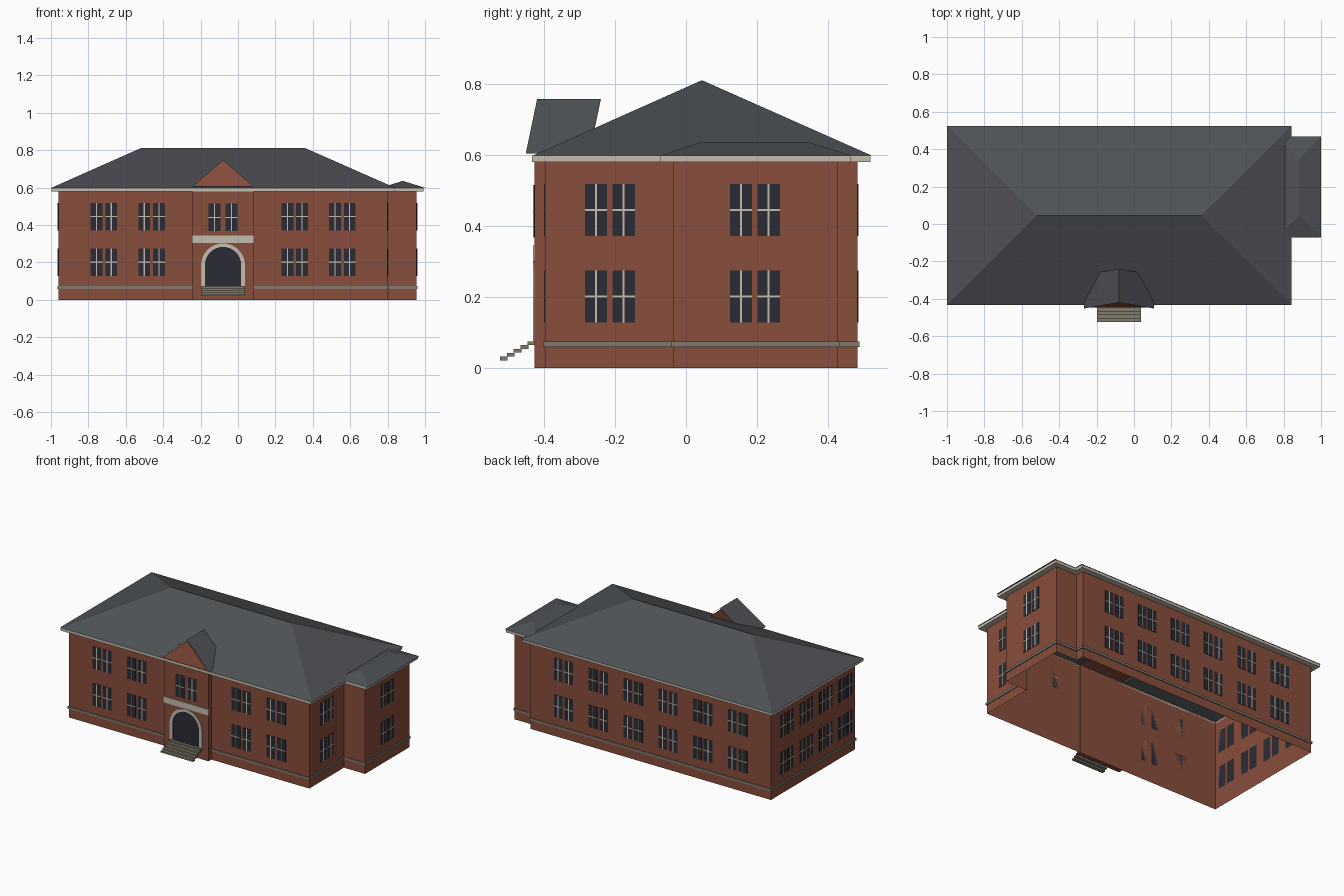
import bpy, bmesh, math
from mathutils import Vector

if "Cube" in bpy.data.objects:
    bpy.data.objects.remove(bpy.data.objects["Cube"], do_unlink=True)


def material(name, rgb):
    m = bpy.data.materials.new(name)
    m.use_nodes = True
    m.diffuse_color = (*rgb, 1)
    m.node_tree.nodes["Principled BSDF"].inputs["Base Color"].default_value = (*rgb, 1)
    return m


BRICK = material("red brick", (0.25, 0.075, 0.045))
SLATE = material("grey slate", (0.077, 0.084, 0.092))
GLASS = material("dark glass", (0.024, 0.025, 0.036))
TRIM = material("pale stone", (0.56, 0.51, 0.43))
STONE = material("weathered stone", (0.22, 0.195, 0.15))


def finish(name, bm, mat):
    me = bpy.data.meshes.new(name)
    bm.to_mesh(me)
    bm.free()
    me.materials.append(mat)
    ob = bpy.data.objects.new(name, me)
    bpy.context.collection.objects.link(ob)
    return ob


def faces(bm, points, polys):
    vs = [bm.verts.new(p) for p in points]
    for poly in polys:
        bm.faces.new([vs[i] for i in poly])


def add_box(bm, lo, hi):
    lo, hi = Vector(lo), Vector(hi)
    vs = bmesh.ops.create_cube(bm, size=1)["verts"]
    bmesh.ops.scale(bm, vec=[abs(c) for c in hi - lo], verts=vs)
    bmesh.ops.translate(bm, vec=(lo + hi) / 2, verts=vs)


def box(name, lo, hi, mat):
    bm = bmesh.new()
    add_box(bm, lo, hi)
    return finish(name, bm, mat)


# Footprint of the main block with its side wing, counter-clockwise
LEFT, RIGHT, FRONT, BACK = -0.96, 0.80, -0.397, 0.483
WING_X, WING_F, WING_B = 0.955, -0.035, 0.427
OUTLINE = [Vector(p) for p in (
    (LEFT, FRONT), (RIGHT, FRONT), (RIGHT, WING_F), (WING_X, WING_F),
    (WING_X, WING_B), (RIGHT, WING_B), (RIGHT, BACK), (LEFT, BACK))]
N = len(OUTLINE)


def offset(d):
    out = []
    for i, p in enumerate(OUTLINE):
        a = (p - OUTLINE[i - 1]).normalized()
        b = (OUTLINE[(i + 1) % N] - p).normalized()
        out.append(p + d * Vector((a.y + b.y, -a.x - b.x)))
    return out


def ring(name, d, z0, z1, mat):
    """A band of stone running round the footprint."""
    inner, outer = offset(0), offset(d)
    loops = [(outer, z0), (outer, z1), (inner, z1), (inner, z0)]
    pts = [(p.x, p.y, z) for loop, z in loops for p in loop]
    polys = []
    for k in range(4):
        a, b = k * N, (k + 1) % 4 * N
        for i in range(N):
            j = (i + 1) % N
            polys.append((a + i, a + j, b + j, b + i))
    bm = bmesh.new()
    faces(bm, pts, polys)
    return finish(name, bm, mat)


# Hollow walls, open underneath
bm = bmesh.new()
faces(bm, [(p.x, p.y, z) for z in (0, 0.595) for p in OUTLINE],
      [(i, (i + 1) % N, (i + 1) % N + N, i + N) for i in range(N)])
finish("brick_walls", bm, BRICK)
ring("plinth_band", 0.006, 0.059, 0.074, STONE)
ring("cornice", 0.037, 0.58, 0.598, TRIM)


# Hipped roofs
def hip_roof(name, x, y, z, ridge_a, ridge_b, along_x):
    pts = [(x[0], y[0], z), (x[1], y[0], z), (x[1], y[1], z), (x[0], y[1], z), ridge_a, ridge_b]
    if along_x:
        polys = [(0, 1, 5, 4), (1, 2, 5), (2, 3, 4, 5), (3, 0, 4)]
    else:
        polys = [(0, 1, 4), (1, 2, 5, 4), (2, 3, 5), (3, 0, 4, 5)]
    bm = bmesh.new()
    faces(bm, pts, polys)
    finish(name, bm, SLATE)


hip_roof("main_roof", (-1, 0.843), (-0.433, 0.525), 0.598,
         (-0.52, 0.045, 0.811), (0.36, 0.045, 0.811), True)
hip_roof("wing_roof", (0.762, 1), (-0.071, 0.467), 0.599,
         (0.881, 0.042, 0.636), (0.881, 0.346, 0.636), False)

# Entrance bay
MID, BAY = -0.08, -0.427
box("entrance_bay", (MID - 0.163, BAY, 0), (MID + 0.163, FRONT + 0.002, 0.59), BRICK)
box("entrance_lintel", (MID - 0.166, BAY - 0.005, 0.305), (MID + 0.166, BAY, 0.345), TRIM)

# Leaning gable of brick with two slate slopes over it
LEAN, DEPTH = 0.032, 0.18


def tent(half, z0, z1, y0, length):
    return [(MID + s * half, y + (LEAN if s == 0 else 0), z1 if s == 0 else z0)
            for y in (y0, y0 + length) for s in (-1, 1, 0)]


bm = bmesh.new()
faces(bm, tent(0.163, 0.606, 0.748, -0.446, DEPTH - 0.012),
      [(0, 1, 2), (5, 4, 3), (0, 3, 4, 1), (1, 4, 5, 2), (2, 5, 3, 0)])
finish("gable", bm, BRICK)
bm = bmesh.new()
faces(bm, tent(0.187, 0.604, 0.758, -0.452, DEPTH), [(1, 4, 5, 2), (2, 5, 3, 0)])
finish("gable_roof", bm, SLATE)


# Arched doorway
def arch(r, spring, base=0.07, steps=16):
    arc = [(MID + r * math.cos(math.pi * i / steps), spring + r * math.sin(math.pi * i / steps))
           for i in range(steps + 1)]
    return [(MID + r, base)] + arc + [(MID - r, base)]


inner, outer = arch(0.097, 0.186), arch(0.118, 0.184)
bm = bmesh.new()
bm.faces.new([bm.verts.new((x, BAY - 0.002, z)) for x, z in reversed(inner)])
finish("door", bm, GLASS)
bm = bmesh.new()
n = len(inner)
faces(bm, [(x, BAY - 0.005, z) for x, z in inner + outer],
      [(i, i + 1, n + i + 1, n + i) for i in range(n - 1)])
r = bmesh.ops.extrude_face_region(bm, geom=bm.faces[:])
bmesh.ops.translate(bm, vec=(0, 0.005, 0),
                    verts=[v for v in r["geom"] if isinstance(v, bmesh.types.BMVert)])
bmesh.ops.recalc_face_normals(bm, faces=bm.faces[:])
finish("door_surround", bm, TRIM)

# Open steps
bm = bmesh.new()
for i in range(5):
    y, z = -0.525 + i * 0.0195, 0.021 + i * 0.0108
    add_box(bm, (MID - 0.118, y, z), (MID + 0.118, y + 0.022, z + 0.0105))
finish("entrance_steps", bm, STONE)

# Paired windows: plates on the walls with glazing bars
panes, bars = bmesh.new(), bmesh.new()


def plate(bm, axis, wall, side, u, z, w, h, depth):
    lo, hi = [0, 0, z - h / 2], [0, 0, z + h / 2]
    lo[axis], hi[axis] = sorted((wall, wall + side * depth))
    lo[1 - axis], hi[1 - axis] = u - w / 2, u + w / 2
    add_box(bm, lo, hi)


def window_pair(axis, wall, side, u, z, gap=0.078):
    for c in (u - gap / 2, u + gap / 2):
        plate(panes, axis, wall, side, c, z, 0.063, 0.148, 0.002)
        plate(bars, axis, wall, side, c, z, 0.006, 0.148, 0.004)
        plate(bars, axis, wall, side, c, z, 0.063, 0.006, 0.004)


columns = [-0.717 + 0.255 * i for i in range(6)]
for z in (0.201, 0.445):
    for i, x in enumerate(columns):
        window_pair(1, BACK, 1, x, z)
        if i not in (2, 3):
            window_pair(1, FRONT, -1, x, z)
    for i in range(4):
        window_pair(0, LEFT, -1, 0.32 - 0.205 * i, z)
    window_pair(0, RIGHT, 1, -0.215, z)
    window_pair(0, WING_X, 1, 0.194, z)
window_pair(1, BAY, -1, MID, 0.441, 0.09)
finish("window_panes", panes, GLASS)
finish("window_bars", bars, TRIM)
